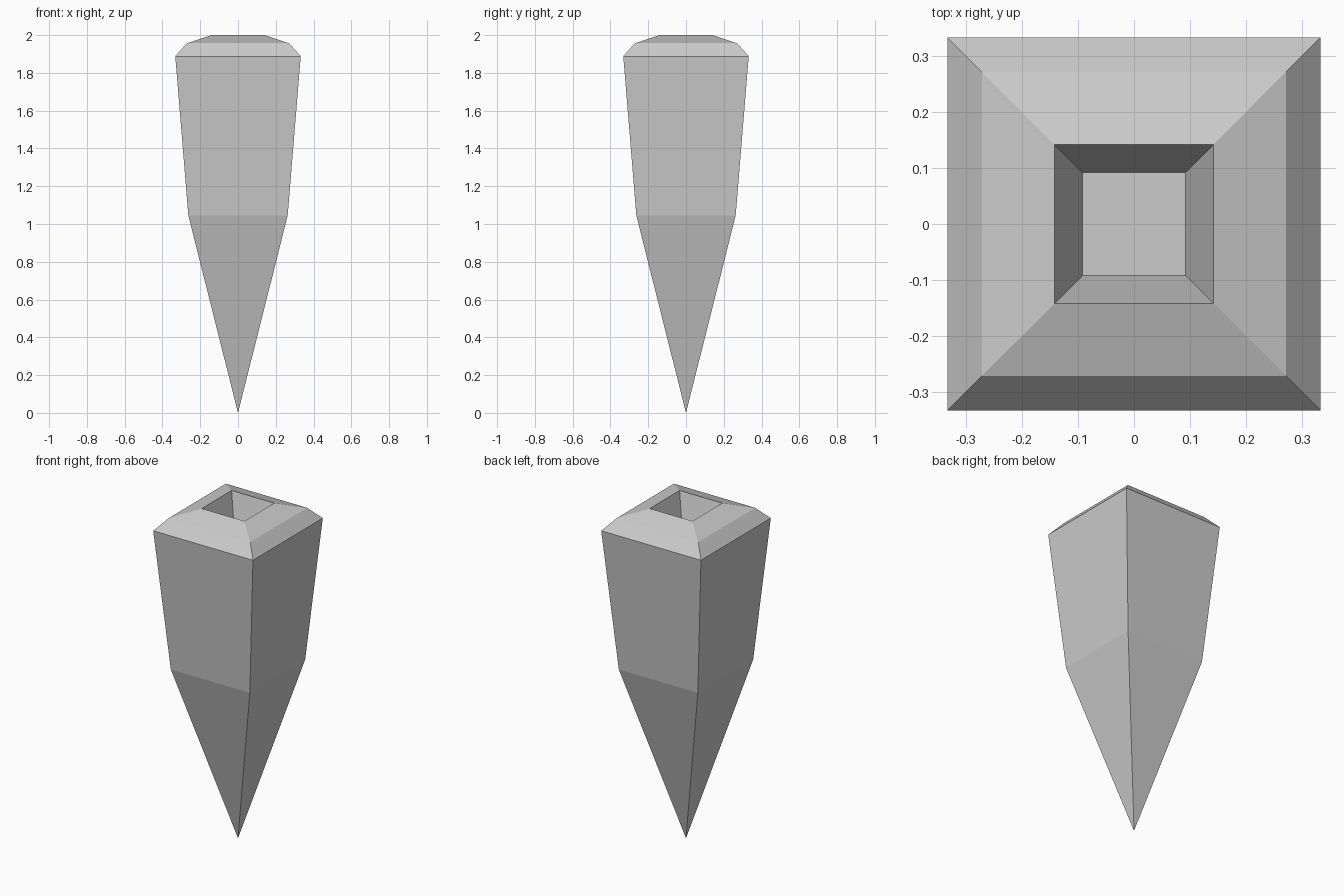
import bpy
import bmesh

# Remove the default cube
cube = bpy.data.objects.get("Cube")
if cube:
    bpy.data.objects.remove(cube, do_unlink=True)

# Plain grey material
grey = bpy.data.materials.new("light_grey")
grey.use_nodes = True
colour = (0.6, 0.6, 0.6, 1.0)
grey.diffuse_color = colour
grey.node_tree.nodes["Principled BSDF"].inputs["Base Color"].default_value = colour

# Square cross-sections (half width, height): body, bevelled rim, socket
SECTIONS = [
    (0.263, 1.045),
    (0.332, 1.888),
    (0.271, 1.957),
    (0.142, 2.0),
    (0.092, 1.83),
]
CORNERS = [(-1, -1), (1, -1), (1, 1), (-1, 1)]


def build_spike(name):
    bm = bmesh.new()
    rings = [[bm.verts.new((x * r, y * r, z)) for x, y in CORNERS]
             for r, z in SECTIONS]

    # Pointed lower half
    tip = bm.verts.new((0, 0, 0))
    for i in range(4):
        bm.faces.new((tip, rings[0][(i + 1) % 4], rings[0][i]))

    # Walls from the body over the rim and down into the socket
    for low, high in zip(rings, rings[1:]):
        for i in range(4):
            j = (i + 1) % 4
            bm.faces.new((low[i], low[j], high[j], high[i]))

    # Socket floor
    bm.faces.new(rings[-1])
    bmesh.ops.recalc_face_normals(bm, faces=bm.faces)

    mesh = bpy.data.meshes.new(name)
    bm.to_mesh(mesh)
    bm.free()
    mesh.materials.append(grey)
    obj = bpy.data.objects.new(name, mesh)
    bpy.context.collection.objects.link(obj)
    return obj


build_spike("square_spike")
